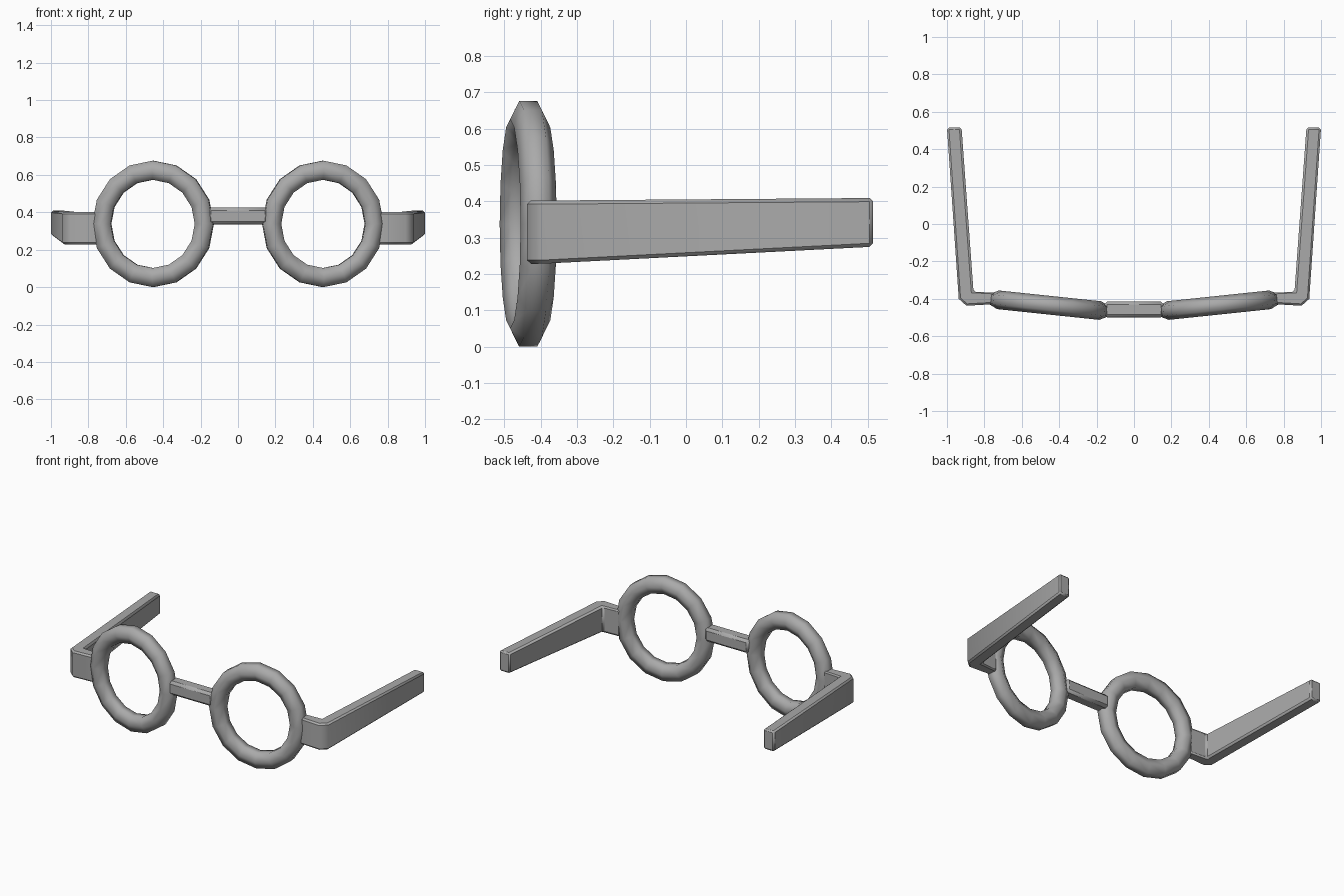
import bpy, bmesh
from math import cos, sin, pi, radians
from mathutils import Matrix, Vector

if "Cube" in bpy.data.objects:
    bpy.data.objects.remove(bpy.data.objects["Cube"])

grey = bpy.data.materials.new("frame_grey")
grey.use_nodes = True
colour = (0.4, 0.4, 0.4, 1)
grey.diffuse_color = colour
grey.node_tree.nodes["Principled BSDF"].inputs["Base Color"].default_value = colour


def finish(name, bm, angle, bevel=0):
    bmesh.ops.recalc_face_normals(bm, faces=bm.faces)
    mesh = bpy.data.meshes.new(name)
    bm.to_mesh(mesh)
    bm.free()
    mesh.materials.append(grey)
    ob = bpy.data.objects.new(name, mesh)
    bpy.context.collection.objects.link(ob)
    if bevel:
        mod = ob.modifiers.new("soft_edges", 'BEVEL')
        mod.width = bevel
        mod.segments = 1
        mod.limit_method = 'ANGLE'
        mod.angle_limit = radians(50)
    bpy.ops.object.select_all(action='DESELECT')
    ob.select_set(True)
    bpy.context.view_layer.objects.active = ob
    bpy.ops.object.shade_smooth_by_angle(angle=radians(angle))
    return ob


# Round lens rim: six-sided tube swept around a slightly narrow circle
def rim(name, side):
    bm = bmesh.new()
    section = [(0.051, 0.025), (0, 0.05), (-0.051, 0.025),
               (-0.051, -0.025), (0, -0.05), (0.051, -0.025)]
    loops = []
    for i in range(16):
        a = 2 * pi * i / 16
        loops.append([bm.verts.new(((0.287 + r) * cos(a) * 0.96, d, (0.287 + r) * sin(a)))
                      for r, d in section])
    for i in range(16):
        p, q = loops[i], loops[(i + 1) % 16]
        for j in range(6):
            k = (j + 1) % 6
            bm.faces.new((p[j], p[k], q[k], q[j]))
    place = Matrix.Translation((side * 0.454, -0.434, 0.338)) @ Matrix.Rotation(side * radians(6), 4, 'Z')
    bm.transform(place)
    return finish(name, bm, 75)


# Hinge block and tapering arm, extruded from one bent plan outline
def temple(name, side):
    bm = bmesh.new()
    plan = [(0.74, -0.428), (0.896, -0.437), (0.937, -0.4), (1.0, 0.515),
            (0.922, 0.515), (0.858, -0.362), (0.74, -0.368)]
    low, high = [], []
    for x, y in plan:
        t = max(0, (y + 0.4) / 0.915)
        low.append(bm.verts.new((side * x, y, 0.228 + 0.047 * t)))
        high.append(bm.verts.new((side * x, y, 0.402 + 0.007 * t)))
    # split each cap at the bend so it stays flat
    for ring in (low, high):
        bm.faces.new([ring[i] for i in (0, 1, 2, 5, 6)])
        bm.faces.new([ring[i] for i in (2, 3, 4, 5)])
    for i in range(7):
        j = (i + 1) % 7
        bm.faces.new((low[i], low[j], high[j], high[i]))
    return finish(name, bm, 50, 0.01)


for label, side in (("left", 1), ("right", -1)):
    rim(label + "_rim", side)
    temple(label + "_temple", side)

# Nose bridge
bm = bmesh.new()
bmesh.ops.create_cube(bm, size=1)
bm.transform(Matrix.Translation((0, -0.457, 0.381)) @ Matrix.Diagonal(Vector((0.32, 0.084, 0.09, 1))))
finish("nose_bridge", bm, 50, 0.016)
